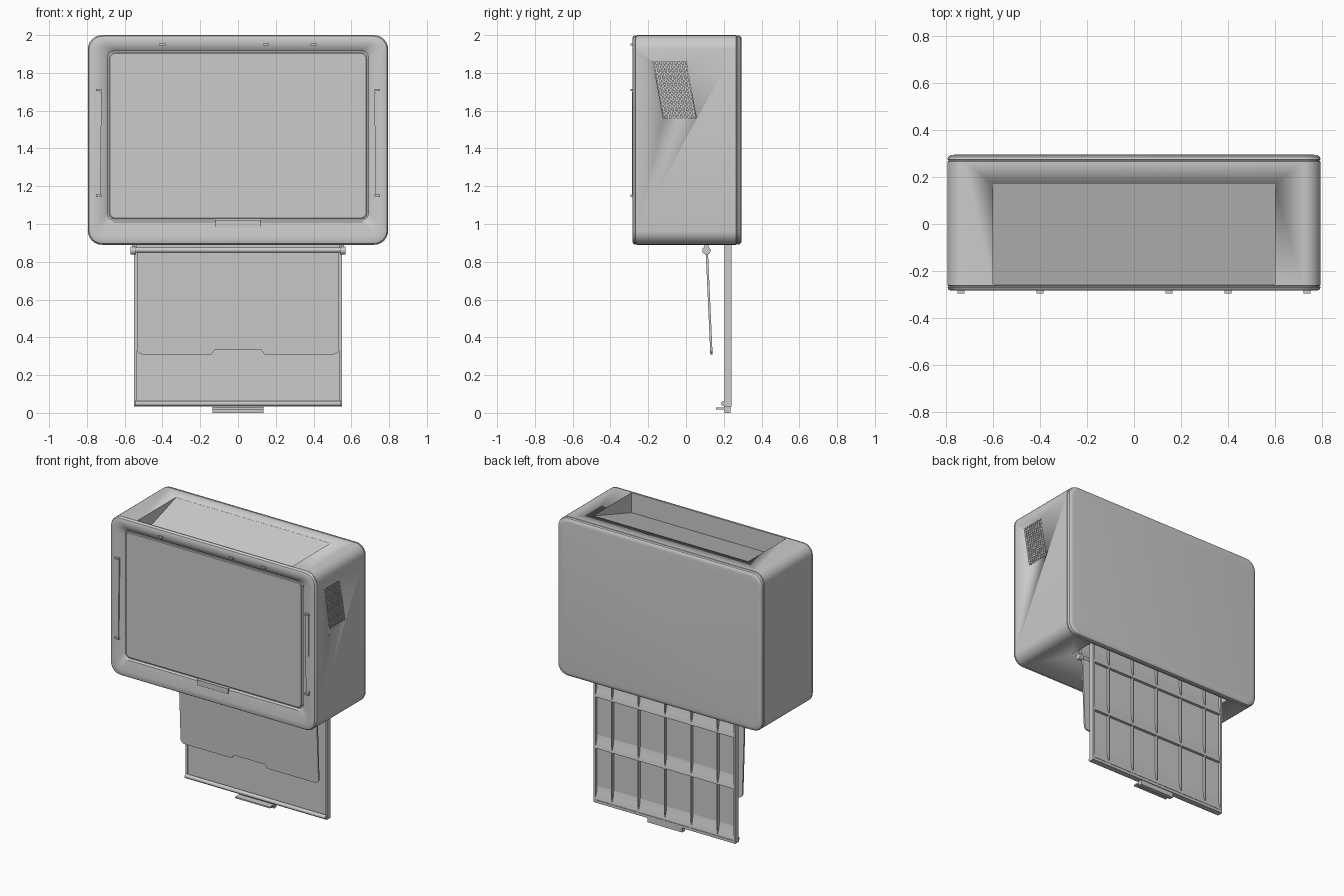
import bpy, bmesh, math
from mathutils import Vector

cube = bpy.data.objects.get("Cube")
if cube:
    bpy.data.objects.remove(cube)

grey = bpy.data.materials.new("light grey")
grey.use_nodes = True
colour = (0.6, 0.6, 0.6, 1)
grey.diffuse_color = colour
grey.node_tree.nodes["Principled BSDF"].inputs["Base Color"].default_value = colour


def finish(name, bm, smooth=True):
    bmesh.ops.recalc_face_normals(bm, faces=bm.faces)
    mesh = bpy.data.meshes.new(name)
    bm.to_mesh(mesh)
    bm.free()
    mesh.materials.append(grey)
    ob = bpy.data.objects.new(name, mesh)
    bpy.context.collection.objects.link(ob)
    if smooth:
        activate(ob)
        bpy.ops.object.shade_smooth_by_angle(angle=math.radians(32))
    return ob


def activate(ob):
    bpy.ops.object.select_all(action="DESELECT")
    ob.select_set(True)
    bpy.context.view_layer.objects.active = ob


def outline(hx, z0, z1, r, steps=6):
    """Rounded rectangle in the x-z plane."""
    pts = []
    corners = [(hx - r, z1 - r), (r - hx, z1 - r), (r - hx, z0 + r), (hx - r, z0 + r)]
    for i, (cx, cz) in enumerate(corners):
        for k in range(steps + 1):
            a = math.pi / 2 * (i + k / steps)
            pts.append((cx + r * math.cos(a), cz + r * math.sin(a)))
    return pts


def loft(name, rings):
    """Skin rounded rectangles (y, half width, bottom, top, radius)."""
    bm = bmesh.new()
    loops = [[bm.verts.new((x, y, z)) for x, z in outline(hx, z0, z1, r)]
             for y, hx, z0, z1, r in rings]
    n = len(loops[0])
    for a, b in zip(loops, loops[1:]):
        for i in range(n):
            bm.faces.new((a[i], a[(i + 1) % n], b[(i + 1) % n], b[i]))
    bm.faces.new(loops[0])
    bm.faces.new(loops[-1])
    return finish(name, bm)


def prism(name, pts, a, b, axis="x"):
    """Extrude a y-z outline along x, or an x-z outline along y."""
    bm = bmesh.new()
    put = (lambda p, t: (t, p[0], p[1])) if axis == "x" else (lambda p, t: (p[0], t, p[1]))
    lo = [bm.verts.new(put(p, a)) for p in pts]
    hi = [bm.verts.new(put(p, b)) for p in pts]
    bm.faces.new(lo)
    bm.faces.new(hi)
    for i in range(len(pts)):
        j = (i + 1) % len(pts)
        bm.faces.new((lo[i], lo[j], hi[j], hi[i]))
    return finish(name, bm)


def box(name, x0, x1, y0, y1, z0, z1):
    return prism(name, [(y0, z0), (y1, z0), (y1, z1), (y0, z1)], x0, x1)


def rod(name, start, end, r, sides=16):
    a, b = Vector(start), Vector(end)
    bm = bmesh.new()
    bmesh.ops.create_cone(bm, cap_ends=True, segments=sides, radius1=r, radius2=r,
                          depth=(b - a).length)
    turn = (b - a).to_track_quat("Z", "Y").to_matrix()
    bmesh.ops.rotate(bm, verts=bm.verts, matrix=turn)
    bmesh.ops.translate(bm, verts=bm.verts, vec=(a + b) / 2)
    return finish(name, bm)


def cut(target, cutter):
    cutter.hide_render = True
    mod = target.modifiers.new("cut", "BOOLEAN")
    mod.operation, mod.object, mod.solver = "DIFFERENCE", cutter, "EXACT"
    activate(target)
    # the cut goes first so that the edge smoothing follows it
    bpy.ops.object.modifier_move_to_index(modifier="cut", index=0)
    bpy.ops.object.modifier_apply(modifier="cut")
    bpy.data.objects.remove(cutter)


# Cabinet: sloped bezel, rounded edges, shallow seams and a rounded back
def shell(y, inset):
    return (y, 0.795 - inset, 0.89 + inset, 2 - inset, 0.075 - inset * 0.5)


cabinet = loft("cabinet", [
    (-0.262, 0.69, 1.02, 1.915, 0.035),
    (-0.272, 0.70, 1.01, 1.925, 0.04),
    shell(-0.284, 0.045), shell(-0.284, 0.016), shell(-0.28, 0.006), shell(-0.27, 0.0),
    shell(-0.268, 0.004), shell(-0.263, 0.004), shell(-0.261, 0.0),
    shell(0.266, 0.0), shell(0.268, 0.004), shell(0.273, 0.004), shell(0.275, 0.0),
    shell(0.286, 0.004), shell(0.293, 0.014), shell(0.295, 0.03)])

# Sloped tray sunk into the top
cut(cabinet, prism("top_cutter", [(0.17, 1.999), (-0.255, 1.86), (-0.255, 2.1), (0.17, 2.1)],
                   -0.6, 0.6))
# Open slot under the cabinet for the rack and the flap
cut(cabinet, box("slot_cutter", -0.58, 0.58, 0.06, 0.255, 0.8, 1.02))

# Side vent with slanted slats and cross bars
vent = [(-0.175, 1.86), (0.0, 1.86), (0.055, 1.56), (-0.12, 1.56)]
cut(cabinet, prism("vent_cutter", vent, 0.775, 0.9))
slats = 9
for i in range(slats):
    y = -0.175 + 0.175 * (i + 0.25) / slats
    prism("vent_slat", [(y, 1.86), (y + 0.01, 1.86), (y + 0.065, 1.56), (y + 0.055, 1.56)],
          0.774, 0.794)
for i in range(1, 16):
    t = i / 16
    y, z = -0.175 + 0.055 * t, 1.86 - 0.3 * t
    box("vent_cross_bar", 0.774, 0.792, y, y + 0.175, z - 0.004, z + 0.004)

# Front door panel with its grip
loft("door_panel", [(-0.255, 0.682, 1.028, 1.907, 0.03), (-0.268, 0.682, 1.028, 1.907, 0.03),
                    (-0.272, 0.678, 1.032, 1.903, 0.028)])
box("door_grip", -0.12, 0.12, -0.284, -0.262, 0.985, 1.022)

# Side trim strips and locating pegs on the bezel
for s in (-1, 1):
    prism("bezel_strip", [(s * 0.752, 1.15), (s * 0.728, 1.15), (s * 0.722, 1.7),
                          (s * 0.748, 1.7)], -0.287, -0.275, "y")
    for z in (1.15, 1.71):
        box("bezel_peg", s * 0.737 - 0.015, s * 0.737 + 0.015, -0.295, -0.27, z - 0.006, z + 0.006)
for x in (-0.4, 0.15, 0.4):
    box("bezel_peg", x - 0.015, x + 0.015, -0.295, -0.27, 1.944, 1.956)

# Hanging rack: panel, side rails, and compartment ribs on its back
box("rack_panel", -0.54, 0.54, 0.212, 0.22, 0.05, 1.0)
for s in (-1, 1):
    box("rack_side_rail", s * 0.55, s * 0.535, 0.203, 0.24, 0.04, 1.0)
for i in range(-2, 3):
    box("rack_upright_rib", i * 0.205 - 0.004, i * 0.205 + 0.004, 0.215, 0.24, 0.05, 1.0)
for z in (0.06, 0.42, 0.78):
    # each shelf blends upward into the panel
    prism("rack_shelf", [(0.215, z - 0.006), (0.24, z - 0.006), (0.24, z + 0.004),
                         (0.226, z + 0.04), (0.215, z + 0.12)], -0.54, 0.54)

# Bottom lip and pull handle of the rack
box("rack_bottom_edge", -0.55, 0.55, 0.2, 0.24, 0.033, 0.052)
rod("rack_lip", (-0.545, 0.2, 0.05), (0.545, 0.2, 0.05), 0.014)
box("pull_handle", -0.135, 0.135, 0.16, 0.235, 0.018, 0.028)
box("pull_handle_lip", -0.135, 0.135, 0.205, 0.235, 0.0, 0.035)

# Hinged flap with a finger notch, tilted back towards the rack
shape = [p for p in outline(0.535, 0.31, 0.87, 0.03)]
notch = [(-0.14, 0.31), (-0.12, 0.335), (0.12, 0.335), (0.14, 0.31)]
half = len(shape) * 3 // 4
flap = prism("flap", shape[:half] + notch + shape[half:], 0.104, 0.116, "y")
for v in flap.data.vertices:
    v.co.y += (0.86 - v.co.z) * 0.045

# Flap hinge rod, end knuckles and hangers
rod("hinge_rod", (-0.56, 0.108, 0.862), (0.56, 0.108, 0.862), 0.014)
for s in (-1, 1):
    rod("hinge_knuckle", (s * 0.54, 0.108, 0.86), (s * 0.568, 0.108, 0.86), 0.022)
    box("hinge_hanger", s * 0.545, s * 0.562, 0.098, 0.118, 0.86, 1.03)
